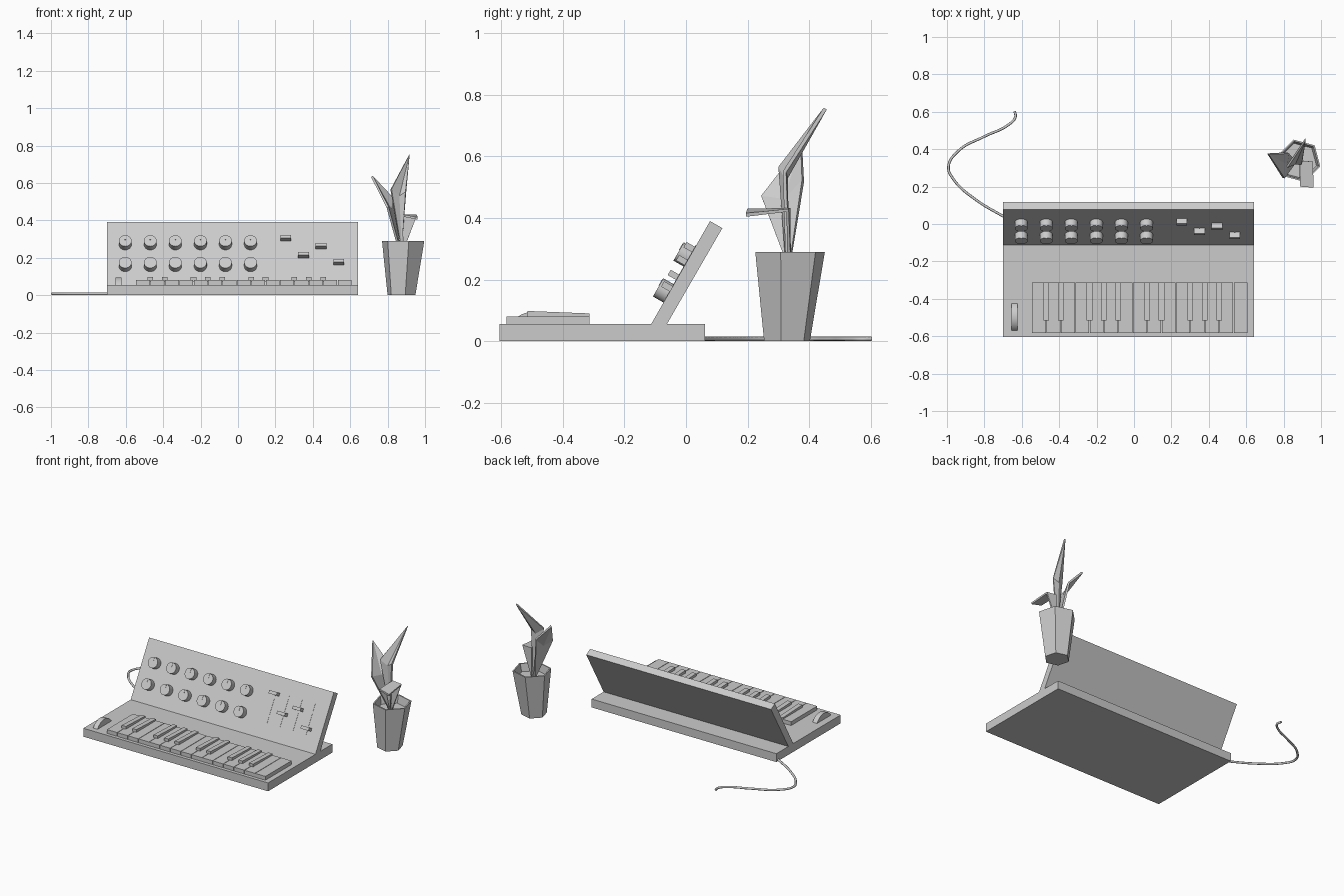
import bpy, bmesh, math
from mathutils import Matrix, Vector

if "Cube" in bpy.data.objects:
    bpy.data.objects.remove(bpy.data.objects["Cube"])


def add(name, verts, faces, matrix=None):
    me = bpy.data.meshes.new(name)
    me.from_pydata([tuple(v) for v in verts], [], faces)
    bm = bmesh.new()
    bm.from_mesh(me)
    if matrix:
        bm.transform(matrix)
    bmesh.ops.recalc_face_normals(bm, faces=bm.faces)
    bm.to_mesh(me)
    bm.free()
    ob = bpy.data.objects.new(name, me)
    bpy.context.collection.objects.link(ob)
    return ob


def extrude_x(name, profile, x0, x1):
    """Closed (y, z) profile extruded from x0 to x1."""
    n = len(profile)
    verts = [(x, y, z) for x in (x0, x1) for y, z in profile]
    faces = [tuple(range(n)), tuple(range(n, 2 * n))]
    faces += [(i, (i + 1) % n, n + (i + 1) % n, n + i) for i in range(n)]
    return add(name, verts, faces)


def box(name, x0, x1, y0, y1, z0, z1, matrix=None):
    verts = [(x, y, z) for x in (x0, x1) for y in (y0, y1) for z in (z0, z1)]
    faces = [(0, 1, 3, 2), (4, 5, 7, 6), (0, 1, 5, 4),
             (2, 3, 7, 6), (0, 2, 6, 4), (1, 3, 7, 5)]
    return add(name, verts, faces, matrix)


def smooth(ob):
    bpy.ops.object.select_all(action='DESELECT')
    ob.select_set(True)
    bpy.context.view_layer.objects.active = ob
    bpy.ops.object.shade_smooth_by_angle(angle=math.radians(35))


def cylinder(name, r, x, y, z0, z1, matrix, n=24):
    ring = [(x + r * math.cos(2 * math.pi * i / n), y + r * math.sin(2 * math.pi * i / n))
            for i in range(n)]
    verts = [(a, b, z) for z in (z0, z1) for a, b in ring]
    faces = [tuple(range(n)), tuple(range(n, 2 * n))]
    faces += [(i, (i + 1) % n, n + (i + 1) % n, n + i) for i in range(n)]
    ob = add(name, verts, faces, matrix)
    smooth(ob)
    return ob


# Base slab and tilted control panel
XL, XR = -0.70, 0.642
box("base", XL, XR, -0.605, 0.062, 0, 0.055)
extrude_x("control_panel", [(-0.115, 0.052), (0.078, 0.39), (0.118, 0.367), (-0.064, 0.052)], XL, XR)
panel = Matrix.Translation((0, -0.113, 0.055)) @ Matrix.Rotation(math.radians(60.2), 4, 'X')

# Two rows of knobs, each with a pointer mark
for row, s in enumerate((0.115, 0.249)):
    for col in range(6):
        x = -0.603 + 0.134 * col
        cylinder(f"knob_{row}_{col}", 0.034, x, s, -0.003, 0.04, panel)
        box(f"knob_mark_{row}_{col}", x - 0.003, x + 0.003, s + 0.006, s + 0.03, 0.038, 0.042, panel)

# Sliders: thin slots with caps at different heights
for i, s in enumerate((0.279, 0.175, 0.23, 0.132)):
    x = 0.255 + 0.0945 * i
    box(f"slider_slot_{i}", x - 0.003, x + 0.003, 0.095, 0.295, -0.002, 0.002, panel)
    box(f"slider_cap_{i}", x - 0.029, x + 0.029, s - 0.01, s + 0.01, -0.001, 0.033, panel)

# White keys (two octaves plus one) and black keys
PITCH, K0 = 0.077, -0.546
for i in range(15):
    x = K0 + PITCH * i
    box(f"white_key_{i}", x + 0.0015, x + PITCH - 0.0015, -0.583, -0.313, 0.05, 0.08)
    if i < 14 and i % 7 not in (2, 6):
        xb = x + PITCH
        extrude_x(f"black_key_{i}", [(-0.515, 0.074), (-0.515, 0.098), (-0.313, 0.09), (-0.313, 0.074)],
                  xb - 0.015, xb + 0.015)

# Wheel segment rising out of the base
arc = [math.radians(28 + 124 * i / 20) for i in range(21)]
wheel = extrude_x("pitch_wheel", [(-0.497 + 0.085 * math.cos(a), 0.01 + 0.085 * math.sin(a)) for a in arc],
                  -0.654, -0.622)
smooth(wheel)

# Cable lying behind the base
pts = [(-0.68, 0.03), (-0.853, 0.135), (-0.962, 0.235), (-0.992, 0.305), (-0.94, 0.39),
       (-0.80, 0.468), (-0.672, 0.53), (-0.634, 0.572), (-0.638, 0.603)]
cu = bpy.data.curves.new("cable", 'CURVE')
cu.dimensions = '3D'
cu.bevel_depth = 0.007
cu.bevel_resolution = 2
cu.use_fill_caps = True
sp = cu.splines.new('BEZIER')
sp.resolution_u = 8
sp.bezier_points.add(len(pts) - 1)
for bp, (x, y) in zip(sp.bezier_points, pts):
    bp.co = (x, y, 0.0075)
    bp.handle_left_type = bp.handle_right_type = 'AUTO'
bpy.context.collection.objects.link(bpy.data.objects.new("cable", cu))


# Six-sided tapered pot with recessed soil
def hexagon(cx, cy, r, z):
    return [(cx + r * math.cos(math.radians(60 * k - 15)),
             cy + r * math.sin(math.radians(60 * k - 15)), z) for k in range(6)]


rings = [hexagon(0.874, 0.328, 0.077, 0), hexagon(0.883, 0.338, 0.117, 0.29),
         hexagon(0.883, 0.338, 0.108, 0.29), hexagon(0.881, 0.337, 0.098, 0.24)]
faces = [tuple(range(6)), tuple(range(18, 24))]
for r in range(3):
    faces += [(6 * r + i, 6 * r + (i + 1) % 6, 6 * r + 6 + (i + 1) % 6, 6 * r + 6 + i) for i in range(6)]
add("plant_pot", [v for ring in rings for v in ring], faces)


# Folded angular leaves: root, left corner, ridge, right corner, tip
def leaf(name, root, left, ridge, right, tip):
    ob = add(name, [root, left, ridge, right, tip],
             [(0, 2, 1), (0, 3, 2), (1, 2, 4), (2, 3, 4)])
    m = ob.modifiers.new("thickness", 'SOLIDIFY')
    m.thickness = 0.012
    m.offset = 0


leaf("tall_leaf", (0.875, 0.33, 0.235), (0.818, 0.305, 0.565), (0.862, 0.325, 0.53),
     (0.897, 0.32, 0.55), (0.917, 0.452, 0.755))
leaf("side_leaf", (0.865, 0.335, 0.235), (0.80, 0.245, 0.47), (0.815, 0.32, 0.46),
     (0.825, 0.38, 0.52), (0.716, 0.375, 0.635))

# Short leaf bent forward with a broad flat end
bent = add("bent_leaf",
           [(0.883, 0.335, 0.235), (0.885, 0.335, 0.428), (0.955, 0.33, 0.425),
            (0.888, 0.20, 0.425), (0.96, 0.195, 0.41)],
           [(0, 1, 2), (1, 3, 4, 2)])
m = bent.modifiers.new("thickness", 'SOLIDIFY')
m.thickness = 0.012
m.offset = 0
